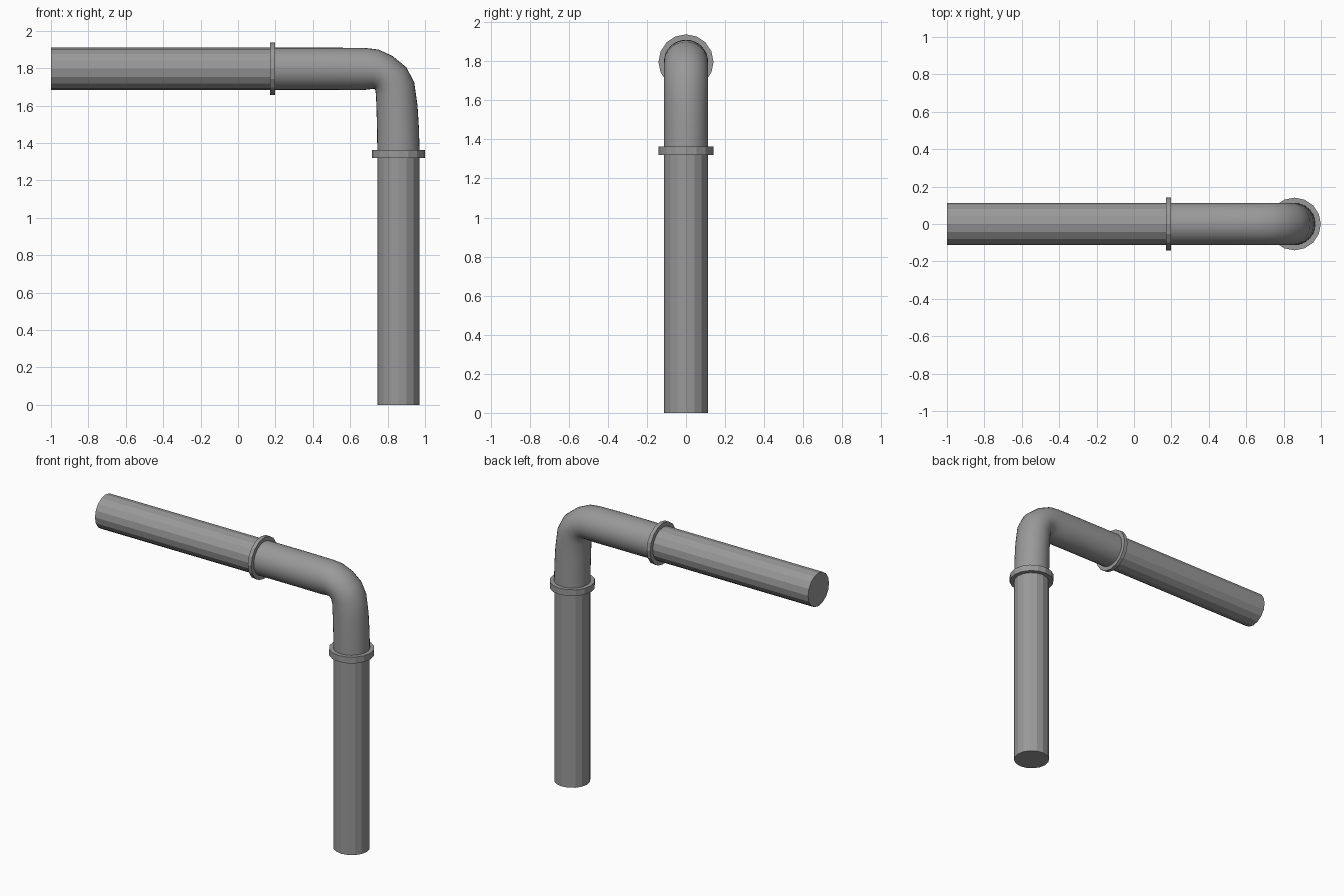
import bpy
import bmesh
from math import cos, sin, pi, radians
from mathutils import Vector

cube = bpy.data.objects.get("Cube")
if cube:
    bpy.data.objects.remove(cube, do_unlink=True)

grey = bpy.data.materials.new("pipe_grey")
grey.use_nodes = True
grey.diffuse_color = (0.32, 0.32, 0.32, 1)
grey.node_tree.nodes["Principled BSDF"].inputs["Base Color"].default_value = (0.32, 0.32, 0.32, 1)

RADIUS = 0.113        # pipe radius
RING_RADIUS = 0.141   # collar radius
DROP_X = 0.858        # axis of the upright pipe
RUN_Z = 1.797         # axis of the level pipe


def finish(obj, name, angle):
    obj.name = name
    obj.data.materials.append(grey)
    bpy.ops.object.select_all(action='DESELECT')
    obj.select_set(True)
    bpy.context.view_layer.objects.active = obj
    bpy.ops.object.shade_smooth_by_angle(angle=radians(angle))


def cylinder(name, start, end, radius, sides=16):
    start, end = Vector(start), Vector(end)
    axis = end - start
    bpy.ops.mesh.primitive_cylinder_add(
        vertices=sides, radius=radius, depth=axis.length,
        location=(start + end) / 2,
        rotation=axis.to_track_quat('Z', 'Y').to_euler())
    finish(bpy.context.object, name, 15)


# Straight pipes
cylinder("level_pipe", (-1, 0, RUN_Z), (0.185, 0, RUN_Z), RADIUS)
cylinder("upright_pipe", (DROP_X, 0, 0), (DROP_X, 0, 1.34), RADIUS)

# Collars at both joints
cylinder("level_collar", (0.172, 0, RUN_Z), (0.198, 0, RUN_Z), RING_RADIUS)
cylinder("upright_collar", (DROP_X, 0, 1.32), (DROP_X, 0, 1.363), RING_RADIUS)

# Elbow: outer and inner (x, z) points of each cross-section
sections = [
    ((0.185, 1.910), (0.185, 1.684)),
    ((0.50, 1.910), (0.50, 1.684)),
    ((0.68, 1.908), (0.67, 1.683)),
    ((0.75, 1.900), (0.71, 1.688)),
    ((0.825, 1.866), (0.728, 1.690)),
    ((0.90, 1.805), (0.735, 1.682)),
    ((0.942, 1.725), (0.738, 1.655)),
    ((0.960, 1.60), (0.741, 1.57)),
    ((0.968, 1.47), (0.744, 1.46)),
    ((0.971, 1.34), (0.745, 1.34)),
]
SIDES = 32
bm = bmesh.new()
rings = []
for outer, inner in sections:
    a = Vector((outer[0], 0, outer[1]))
    b = Vector((inner[0], 0, inner[1]))
    middle, half = (a + b) / 2, (a - b) / 2
    rings.append([bm.verts.new(middle + half * cos(2 * pi * i / SIDES)
                               + Vector((0, RADIUS * sin(2 * pi * i / SIDES), 0)))
                  for i in range(SIDES)])
for lower, upper in zip(rings, rings[1:]):
    for i in range(SIDES):
        j = (i + 1) % SIDES
        bm.faces.new((lower[i], lower[j], upper[j], upper[i]))
bm.faces.new(rings[0])
bm.faces.new(rings[-1])
bmesh.ops.recalc_face_normals(bm, faces=bm.faces)
mesh = bpy.data.meshes.new("elbow")
bm.to_mesh(mesh)
bm.free()
elbow = bpy.data.objects.new("elbow", mesh)
bpy.context.collection.objects.link(elbow)
finish(elbow, "elbow", 60)
